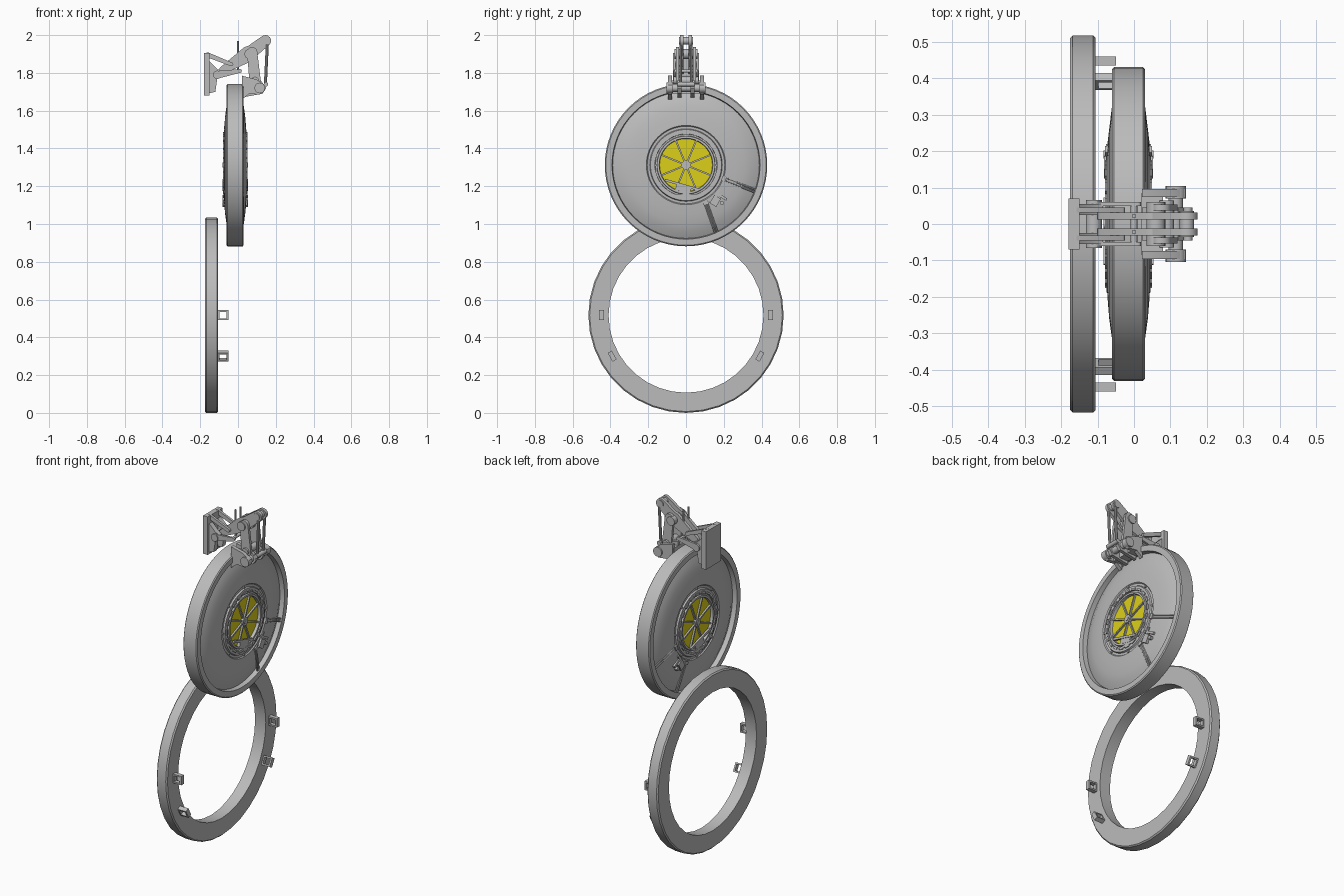
import bpy, bmesh, math
from mathutils import Vector, Matrix

if "Cube" in bpy.data.objects:
    bpy.data.objects.remove(bpy.data.objects["Cube"])


def material(name, rgb):
    m = bpy.data.materials.new(name)
    m.diffuse_color = (*rgb, 1)
    m.use_nodes = True
    m.node_tree.nodes["Principled BSDF"].inputs["Base Color"].default_value = m.diffuse_color
    return m


GREY = material("steel grey", (0.5, 0.5, 0.5))
YELLOW = material("signal yellow", (0.72, 0.63, 0.01))


def finish(name, bm, mat=GREY):
    bmesh.ops.recalc_face_normals(bm, faces=bm.faces)
    me = bpy.data.meshes.new(name)
    bm.to_mesh(me)
    bm.free()
    me.materials.append(mat)
    ob = bpy.data.objects.new(name, me)
    bpy.context.collection.objects.link(ob)
    bpy.ops.object.select_all(action='DESELECT')
    ob.select_set(True)
    bpy.context.view_layer.objects.active = ob
    bpy.ops.object.shade_smooth_by_angle(angle=math.radians(30))
    return ob


def lathe(name, profile, centre, segs, mat=GREY):
    """Closed (radius, x) profile spun round the x axis."""
    bm = bmesh.new()
    rings = []
    for i in range(segs):
        a = 2 * math.pi * i / segs
        rings.append([bm.verts.new((centre[0] + x, centre[1] + r * math.sin(a),
                                    centre[2] + r * math.cos(a))) for r, x in profile])
    n = len(profile)
    for i in range(segs):
        p, q = rings[i], rings[(i + 1) % segs]
        for j in range(n):
            k = (j + 1) % n
            bm.faces.new((p[j], p[k], q[k], q[j]))
    return finish(name, bm, mat)


def box(name, centre, size, roll=0, mat=GREY):
    bm = bmesh.new()
    bmesh.ops.create_cube(bm, size=1, matrix=Matrix.Translation(centre)
                          @ Matrix.Rotation(roll, 4, 'X') @ Matrix.Diagonal((*size, 1)))
    return finish(name, bm, mat)


def rod(name, a, b, r, segs=16, mat=GREY):
    a, b = Vector(a), Vector(b)
    d = b - a
    bm = bmesh.new()
    bmesh.ops.create_cone(bm, cap_ends=True, segments=segs, radius1=r, radius2=r, depth=d.length,
                          matrix=Matrix.Translation((a + b) / 2)
                          @ d.to_track_quat('Z', 'Y').to_matrix().to_4x4())
    return finish(name, bm, mat)


def plate(name, pts, y, t):
    """xz outline, thickness t, centred on y."""
    bm = bmesh.new()
    f = bm.faces.new([bm.verts.new((x, y - t / 2, z)) for x, z in pts])
    out = bmesh.ops.extrude_face_region(bm, geom=[f])
    bmesh.ops.translate(bm, vec=(0, t, 0),
                        verts=[v for v in out['geom'] if isinstance(v, bmesh.types.BMVert)])
    return finish(name, bm)


def link(name, a, b, ra, rb, y, t):
    """Round-ended link plate from a to b in the xz plane."""
    base = math.atan2(b[1] - a[1], b[0] - a[0])
    pts = []
    for c, r, s in ((b, rb, -90), (a, ra, 90)):
        for i in range(9):
            g = base + math.radians(s + i * 22.5)
            pts.append((c[0] + r * math.cos(g), c[1] + r * math.sin(g)))
    return plate(name, pts, y, t)


# Wall ring
RC = (-0.14, 0, 0.517)
lathe("wall_ring", [(0.41, -0.035), (0.51, -0.035), (0.517, -0.028), (0.517, 0.028),
                    (0.51, 0.035), (0.41, 0.035)], RC, 36)

# Open latch frames on the ring
for s in (1, -1):
    for deg in (0, -29):
        a = math.radians(deg)
        rad, tan = Vector((0, s * math.cos(a), math.sin(a))), Vector((0, -s * math.sin(a), math.cos(a)))
        roll = s * a
        p = Vector(RC) + rad * 0.447
        for k in (1, -1):
            box("latch_cheek", p + tan * 0.022 * k + Vector((0.061, 0, 0)), (0.058, 0.025, 0.009), roll)
        box("latch_bar", p + Vector((0.085, 0, 0)), (0.01, 0.025, 0.053), roll)
        box("latch_foot", p + Vector((0.037, 0, 0)), (0.01, 0.025, 0.053), roll)

# Door disc, dished inside its rim on both sides
DX, DZ = -0.015, 1.312
half = [(0.424, 0.045), (0.392, 0.045), (0.388, 0.018), (0.35, 0.036), (0.31, 0.046), (0.26, 0.053),
        (0.21, 0.057), (0.205, 0.051), (0.192, 0.051), (0.188, 0.06), (0.165, 0.06), (0.163, 0.054),
        (0.155, 0.054), (0.153, 0.064), (0.142, 0.064), (0.138, 0.04)]
prof = [(0.43, -0.04), (0.43, 0.04)] + half + [(r, -x) for r, x in reversed(half)]
lathe("door_disc", prof, (DX, 0, DZ), 64)
rod("yellow_panel", (DX - 0.048, 0, DZ), (DX + 0.048, 0, DZ), 0.14, 48, YELLOW)

for s in (1, -1):
    def at(d, y, z):
        return Vector((DX + s * d, y, DZ + z))
    # Wheel hub, spokes and lugs
    rod("wheel_hub", at(0.04, 0, 0), at(0.064, 0, 0), 0.024, 24)
    rod("hub_cap", at(0.06, 0, 0), at(0.068, 0, 0), 0.013, 16)
    for i in range(8):
        a = math.radians(22.5 + 45 * i)
        box("wheel_spoke", at(0.051, 0.08 * math.cos(a), 0.08 * math.sin(a)), (0.014, 0.125, 0.009), a)
    for i in range(20):
        a = math.radians(18 * i)
        box("collar_lug", at(0.057, 0.169 * math.cos(a), 0.169 * math.sin(a)), (0.016, 0.012, 0.032), a)
    for i in range(8):
        a = math.radians(45 * i)
        p = (0.199 * math.cos(a), 0.199 * math.sin(a))
        rod("collar_bolt", at(0.048, *p), at(0.058, *p), 0.007, 8)
    # Tilted handle at the foot of the wheel
    t = math.radians(-16)
    box("handle_bar", at(0.062, -0.02, -0.105), (0.012, 0.19, 0.013), t)
    box("handle_plate", at(0.058, -0.015, -0.128), (0.014, 0.08, 0.028), t)
    box("handle_foot", at(0.058, 0.0, -0.16), (0.014, 0.11, 0.014), 0)
    # Locking rods and their bracket
    for y0, z0, y1, z1 in ((0.2, -0.072, 0.365, -0.137), (0.105, -0.2, 0.16, -0.355)):
        a = math.atan2(z1 - z0, y1 - y0)
        n = Vector((0, -math.sin(a), math.cos(a))) * 0.007
        for k in (1, -1):
            rod("locking_rod", at(0.055, y0, z0) + n * k, at(0.035, y1, z1) + n * k, 0.005, 8)
        box("rod_guide", at(0.055, y0, z0), (0.018, 0.02, 0.028), a)
    a = math.radians(-30)
    box("lock_block", at(0.056, 0.155, -0.19), (0.022, 0.04, 0.05), a)
    box("lock_arm", at(0.054, 0.185, -0.165), (0.016, 0.07, 0.014), a)
    box("lock_lever", at(0.054, 0.165, -0.15), (0.016, 0.014, 0.05), a)
    rod("lock_pin", at(0.045, 0.19, -0.2), at(0.068, 0.19, -0.2), 0.011, 12)
    rod("lock_link", at(0.052, 0.105, -0.2), at(0.052, 0.155, -0.19), 0.006, 8)

# Wall bracket of the hinge
plate("wall_plate", [(-0.18, 1.68), (-0.15, 1.68), (-0.15, 1.905), (-0.18, 1.905)], 0, 0.14)
for s in (1, -1):
    plate("wall_gusset", [(-0.16, 1.69), (-0.12, 1.7), (-0.11, 1.77), (-0.085, 1.78), (-0.085, 1.81),
                          (-0.11, 1.82), (-0.15, 1.86)], s * 0.04, 0.03)
    # Side links and stay rods
    link("side_link", (-0.11, 1.79), (0.01, 1.81), 0.02, 0.01, s * 0.055, 0.012)
    link("upper_stay", (-0.16, 1.895), (-0.035, 1.845), 0.013, 0.01, s * 0.038, 0.014)
    rod("upright_rod", (0, s * 0.022, 1.8), (0, s * 0.022, 1.97), 0.006, 10)
    # Twin swing arms
    link("swing_arm", (-0.08, 1.815), (0.055, 1.9), 0.02, 0.042, s * 0.022, 0.018)
    link("swing_arm_end", (0.055, 1.9), (0.145, 1.97), 0.036, 0.03, s * 0.022, 0.018)
    # Drop links to the door bracket
    link("drop_link", (0.075, 1.91), (0.09, 1.76), 0.027, 0.03, s * 0.045, 0.016)
    rod("tie_rod", (0.155, s * 0.028, 1.95), (0.145, s * 0.028, 1.74), 0.008, 10)
    # Door bracket ears
    plate("door_bracket_ear", [(0.022, 1.66), (0.06, 1.69), (0.115, 1.685), (0.14, 1.71), (0.14, 1.735),
                               (0.10, 1.765), (0.022, 1.785)], s * 0.085, 0.022)
    plate("door_bracket_rib", [(0.022, 1.67), (0.13, 1.69), (0.15, 1.72), (0.12, 1.76), (0.022, 1.785)],
          s * 0.035, 0.02)
    rod("pin_collar", (0.115, s * 0.07, 1.72), (0.115, s * 0.104, 1.72), 0.028, 20)

# Cross pins and door bracket body
box("door_bracket_body", (0.05, 0, 1.725), (0.06, 0.17, 0.07))
for name, x, z, w, r in (("door_pin", 0.115, 1.72, 0.1, 0.02), ("door_upper_pin", 0.09, 1.76, 0.065, 0.02),
                         ("arm_end_pin", 0.145, 1.97, 0.036, 0.02), ("arm_middle_pin", 0.06, 1.9, 0.06, 0.026),
                         ("wall_pin", -0.11, 1.79, 0.066, 0.022), ("stay_pin", -0.16, 1.895, 0.055, 0.01),
                         ("link_pin", 0.0, 1.81, 0.06, 0.009), ("tie_pin", 0.148, 1.74, 0.045, 0.012)):
    rod(name, (x, -w, z), (x, w, z), r, 20)
